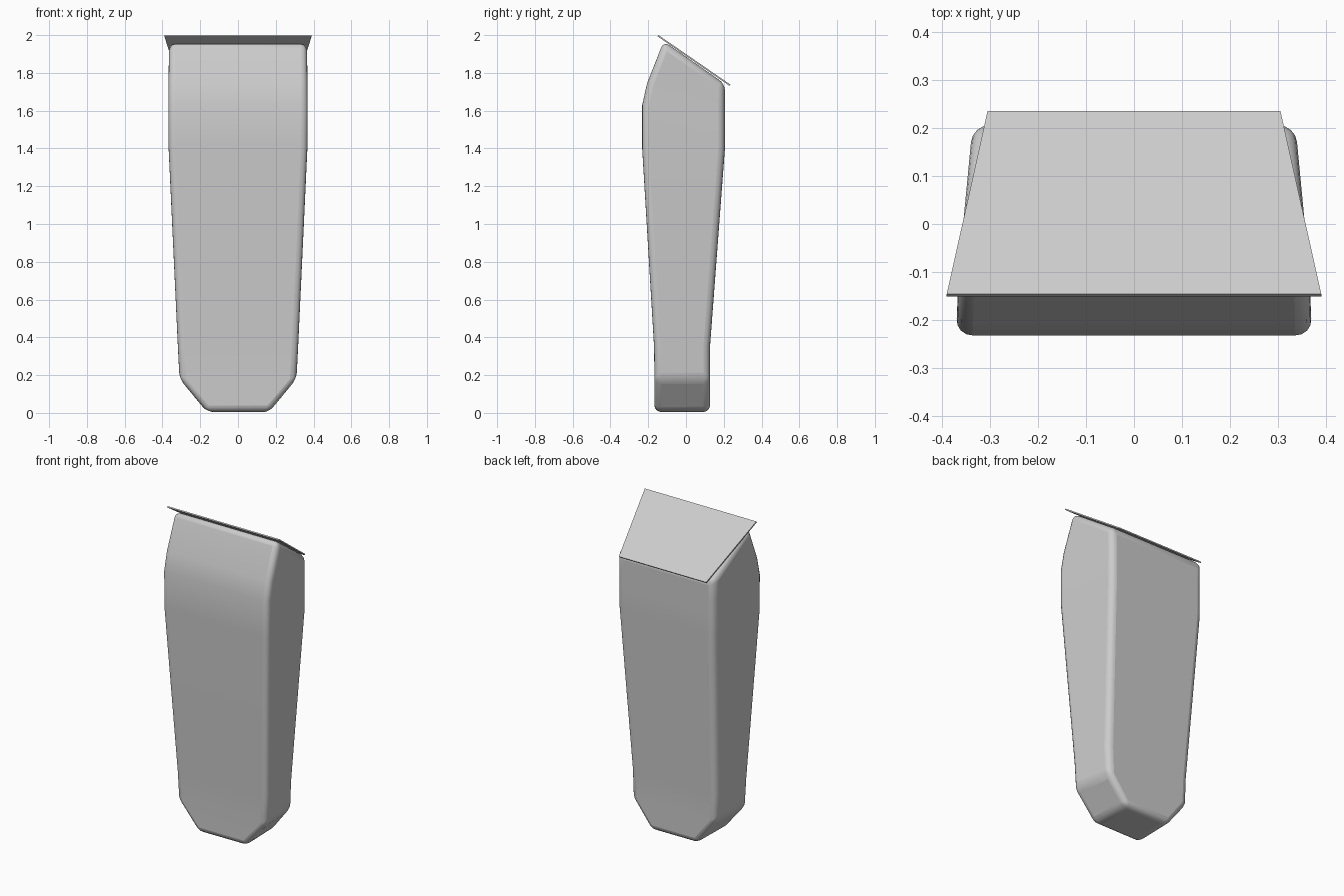
import bpy, bmesh, math

if "Cube" in bpy.data.objects:
    bpy.data.objects.remove(bpy.data.objects["Cube"])


def make_object(name, bm):
    bmesh.ops.recalc_face_normals(bm, faces=bm.faces[:])
    mesh = bpy.data.meshes.new(name)
    bm.to_mesh(mesh)
    bm.free()
    obj = bpy.data.objects.new(name, mesh)
    bpy.context.collection.objects.link(obj)
    return obj


def loft(name, sections):
    """Sections: (front half width, front y, front z, back half width, back y, back z)."""
    bm = bmesh.new()
    rings = []
    for wf, yf, zf, wb, yb, zb in sections:
        pts = [(-wf, yf, zf), (wf, yf, zf), (wb, yb, zb), (-wb, yb, zb)]
        rings.append([bm.verts.new(p) for p in pts])
    for a, b in zip(rings, rings[1:]):
        for i in range(4):
            j = (i + 1) % 4
            bm.faces.new((a[i], a[j], b[j], b[i]))
    bm.faces.new(rings[0][::-1])
    bm.faces.new(rings[-1])
    return make_object(name, bm)


# Tapered body with chamfered foot and slanted top
body = loft("body", [
    (0.165, -0.167, 0.005, 0.16, 0.127, 0.005),
    (0.312, -0.167, 0.18, 0.292, 0.127, 0.18),
    (0.321, -0.169, 0.35, 0.298, 0.127, 0.35),
    (0.370, -0.232, 1.40, 0.336, 0.206, 1.40),
    (0.372, -0.232, 1.63, 0.336, 0.206, 1.53),
    (0.371, -0.206, 1.745, 0.336, 0.206, 1.62),
    (0.368, -0.118, 1.968, 0.336, 0.206, 1.742),
])
bevel = body.modifiers.new("rounded_edges", 'BEVEL')
bevel.width = 0.035
bevel.segments = 4
bevel.limit_method = 'ANGLE'
bevel.angle_limit = math.radians(30)

# Thin slanted lid, wider at the front
t = 0.008
lid = loft("slanted_lid", [
    (0.39, -0.146 - t * 0.57, 2.0 - t * 0.82, 0.305, 0.235 - t * 0.57, 1.738 - t * 0.82),
    (0.39, -0.146, 2.0, 0.305, 0.235, 1.738),
])

# Smooth shading on the body
bpy.ops.object.select_all(action='DESELECT')
body.select_set(True)
bpy.context.view_layer.objects.active = body
bpy.ops.object.shade_smooth_by_angle(angle=math.radians(35))
